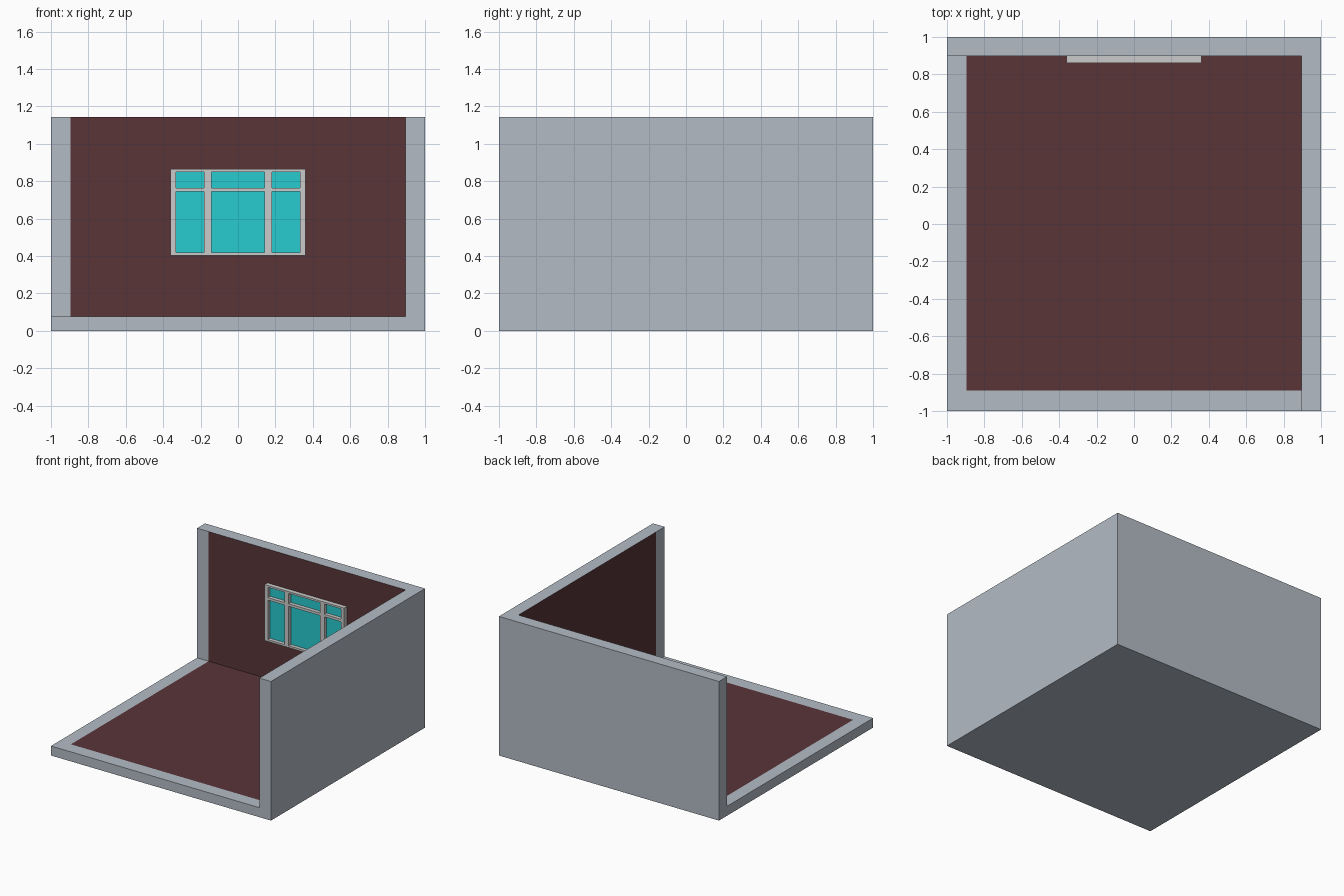
import bpy, bmesh
from mathutils import Matrix

if "Cube" in bpy.data.objects:
    bpy.data.objects.remove(bpy.data.objects["Cube"])

H, SLAB = 1.143, 0.078           # wall height, slab thickness
WALL_Y = 0.897                   # inner face of the back wall


def material(name, color):
    m = bpy.data.materials.new(name)
    m.diffuse_color = color
    m.use_nodes = True
    m.node_tree.nodes["Principled BSDF"].inputs["Base Color"].default_value = m.diffuse_color
    return m


def grid(xs, ys, z):
    """bmesh of rectangular cells between grid lines; returns it with a {(i, j): face} map"""
    bm = bmesh.new()
    v = [[bm.verts.new((x, y, z)) for y in ys] for x in xs]
    cells = {(i, j): bm.faces.new((v[i][j], v[i + 1][j], v[i + 1][j + 1], v[i][j + 1]))
             for i in range(len(xs) - 1) for j in range(len(ys) - 1)}
    return bm, cells


def raise_faces(bm, faces, dz):
    """extrude a face region upwards, removing the faces it started from"""
    faces = list(faces)
    new = bmesh.ops.extrude_face_region(bm, geom=faces)["geom"]
    verts = [g for g in new if isinstance(g, bmesh.types.BMVert)]
    bmesh.ops.translate(bm, vec=(0, 0, dz), verts=verts)
    bmesh.ops.delete(bm, geom=[f for f in faces if f.is_valid], context='FACES')


def finish(bm, name, mats=()):
    bmesh.ops.dissolve_limit(bm, angle_limit=0.01, verts=bm.verts, edges=bm.edges,
                             delimit={'MATERIAL'})
    bmesh.ops.recalc_face_normals(bm, faces=bm.faces)
    me = bpy.data.meshes.new(name)
    bm.to_mesh(me)
    bm.free()
    for m in mats:
        me.materials.append(m)
    ob = bpy.data.objects.new(name, me)
    bpy.context.collection.objects.link(ob)
    return ob


# Room shell: slab with an inset carpet face, back and right borders raised into walls
bm, cells = grid([-1, -0.895, 0.895, 1], [-1, -0.89, WALL_Y, 1], SLAB)
cells[1, 1].material_index = 1
rim = [e for e in bm.edges if e.is_boundary]
skirt = bmesh.ops.extrude_edge_only(bm, edges=rim)["geom"]
low = [g for g in skirt if isinstance(g, bmesh.types.BMVert)]
bmesh.ops.translate(bm, vec=(0, 0, -SLAB), verts=low)
bmesh.ops.contextual_create(bm, geom=[e for e in skirt if isinstance(e, bmesh.types.BMEdge)])
raise_faces(bm, [f for (i, j), f in cells.items() if i == 2 or j == 2], H - SLAB)
finish(bm, "room_shell", [material("wall_grey", (0.45, 0.50, 0.56, 1)),
                          material("carpet_red", (0.10, 0.035, 0.04, 1))])

# Window: drawn flat as x/z grid lines, then stood up against the back wall
XS = [-0.362, -0.332, -0.182, -0.143, 0.143, 0.182, 0.332, 0.362]
ZS = [0.404, 0.42, 0.744, 0.765, 0.85, 0.865]
STAND = Matrix(((1, 0, 0, 0), (0, 0, -1, WALL_Y), (0, 1, 0, 0), (0, 0, 0, 1)))


def window_part(name, is_pane, base, depth, mats=()):
    bm, cells = grid(XS, ZS, base)
    drop = [f for (i, j), f in cells.items() if (i % 2 == 1 and j % 2 == 1) != is_pane]
    bmesh.ops.delete(bm, geom=drop, context='FACES')
    if depth:
        raise_faces(bm, bm.faces[:], depth)
    bmesh.ops.transform(bm, matrix=STAND, verts=bm.verts)
    bmesh.ops.dissolve_limit(bm, angle_limit=0.01, verts=bm.verts, edges=bm.edges)
    return finish(bm, name, mats)


window_part("window_frame", False, 0, 0.036)
window_part("window_panes", True, 0, 0.006, [material("glass_cyan", (0.02, 0.60, 0.62, 1))])
